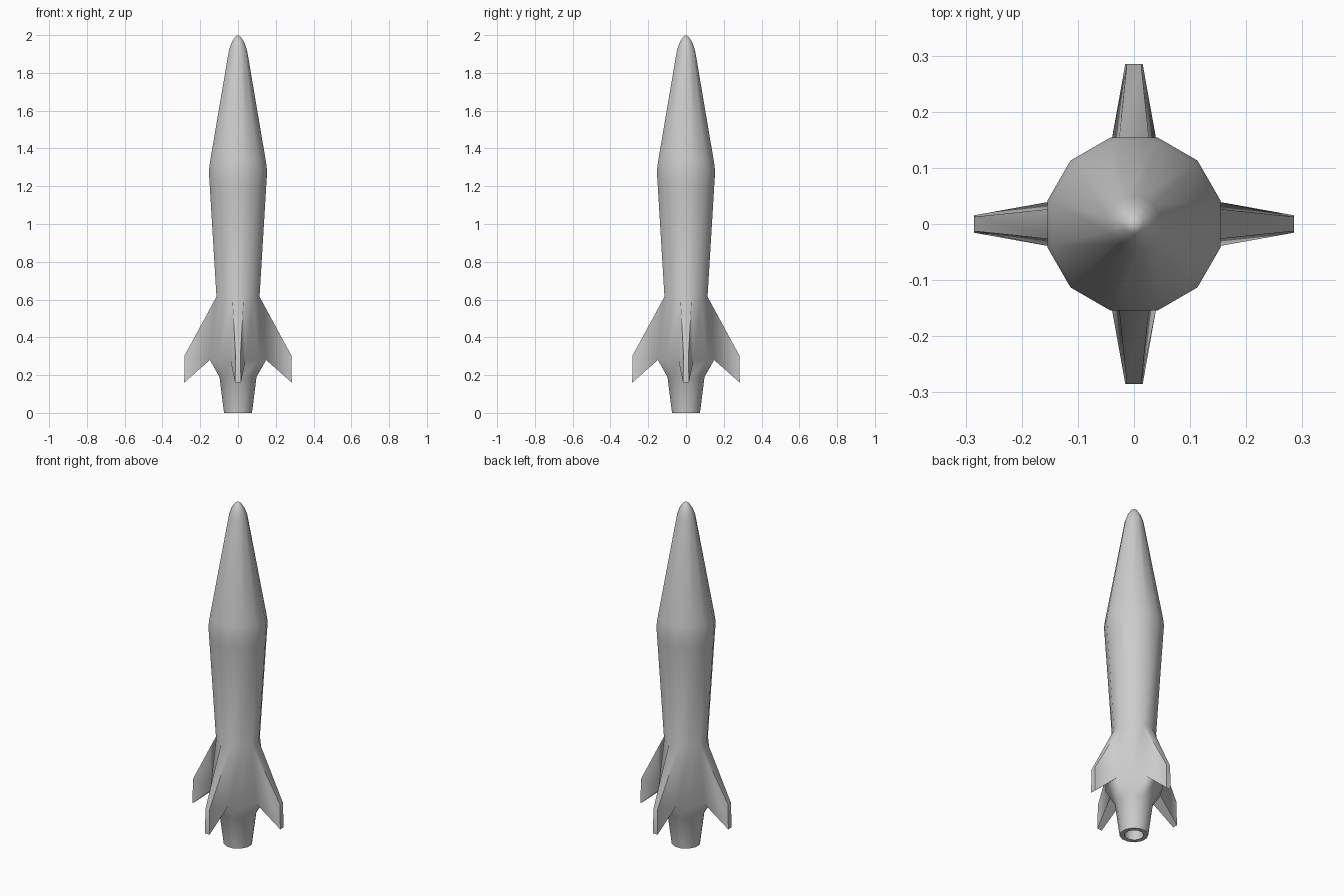
import bpy, bmesh, math
from mathutils import Vector

if "Cube" in bpy.data.objects:
    bpy.data.objects.remove(bpy.data.objects["Cube"])

SIDES = 12
FLAT = math.cos(math.pi / SIDES)   # half-width across flats / radius

# (half-width across flats, height): nozzle inside, rim, tail flare, hull, nose
profile = [(0.045, 0.06), (0.05, 0.0), (0.074, 0.0), (0.098, 0.19),
           (0.149, 0.28), (0.114, 0.615), (0.150, 1.21), (0.1545, 1.28),
           (0.148, 1.33), (0.048, 1.92), (0.034, 1.96), (0.017, 1.988)]
FIN_BAND = 4                       # fins grow from the band above this ring

bm = bmesh.new()


def ring(half_width, z):
    r = half_width / FLAT
    return [bm.verts.new((r * math.cos(a), r * math.sin(a), z))
            for a in (math.tau * (j - 0.5) / SIDES for j in range(SIDES))]


def add_fin(root, angle):
    """Swept fin pulled out of one hull panel; root = low a, low b, high b, high a."""
    out = Vector((math.cos(angle), math.sin(angle), 0))
    side = Vector((-out.y, out.x, 0))
    tip = []
    for s, w, z in ((-1, 0.0155, 0.16), (1, 0.0155, 0.16),
                    (1, 0.013, 0.305), (-1, 0.013, 0.305)):
        reach = 0.285 if z < 0.2 else 0.282
        tip.append(bm.verts.new(out * reach + side * s * w + Vector((0, 0, z))))
    for k in range(4):
        n = (k + 1) % 4
        bm.faces.new((root[k], root[n], tip[n], tip[k]))
    bm.faces.new(tip)


# Hull of revolution with four fins
rings = [ring(*p) for p in profile]
for i in range(len(rings) - 1):
    lo, hi = rings[i], rings[i + 1]
    for j in range(SIDES):
        n = (j + 1) % SIDES
        quad = (lo[j], lo[n], hi[n], hi[j])
        if i == FIN_BAND and j % 3 == 0:
            add_fin(quad, math.tau * j / SIDES)
        else:
            bm.faces.new(quad)

# Nozzle cap and nose tip
bm.faces.new(rings[0])
apex = bm.verts.new((0, 0, 2.0))
for j in range(SIDES):
    bm.faces.new((rings[-1][j], rings[-1][(j + 1) % SIDES], apex))
bmesh.ops.recalc_face_normals(bm, faces=bm.faces[:])

mesh = bpy.data.meshes.new("rocket_hull_with_fins")
bm.to_mesh(mesh)
bm.free()
rocket = bpy.data.objects.new("rocket_hull_with_fins", mesh)
bpy.context.collection.objects.link(rocket)

grey = bpy.data.materials.new("light_grey")
grey.diffuse_color = (0.6, 0.6, 0.6, 1)
grey.use_nodes = True
grey.node_tree.nodes["Principled BSDF"].inputs["Base Color"].default_value = grey.diffuse_color
mesh.materials.append(grey)

# Smooth hull and fin roots, crisp fin edges and nozzle rim
bpy.context.view_layer.objects.active = rocket
rocket.select_set(True)
bpy.ops.object.shade_smooth_by_angle(angle=math.radians(60))
